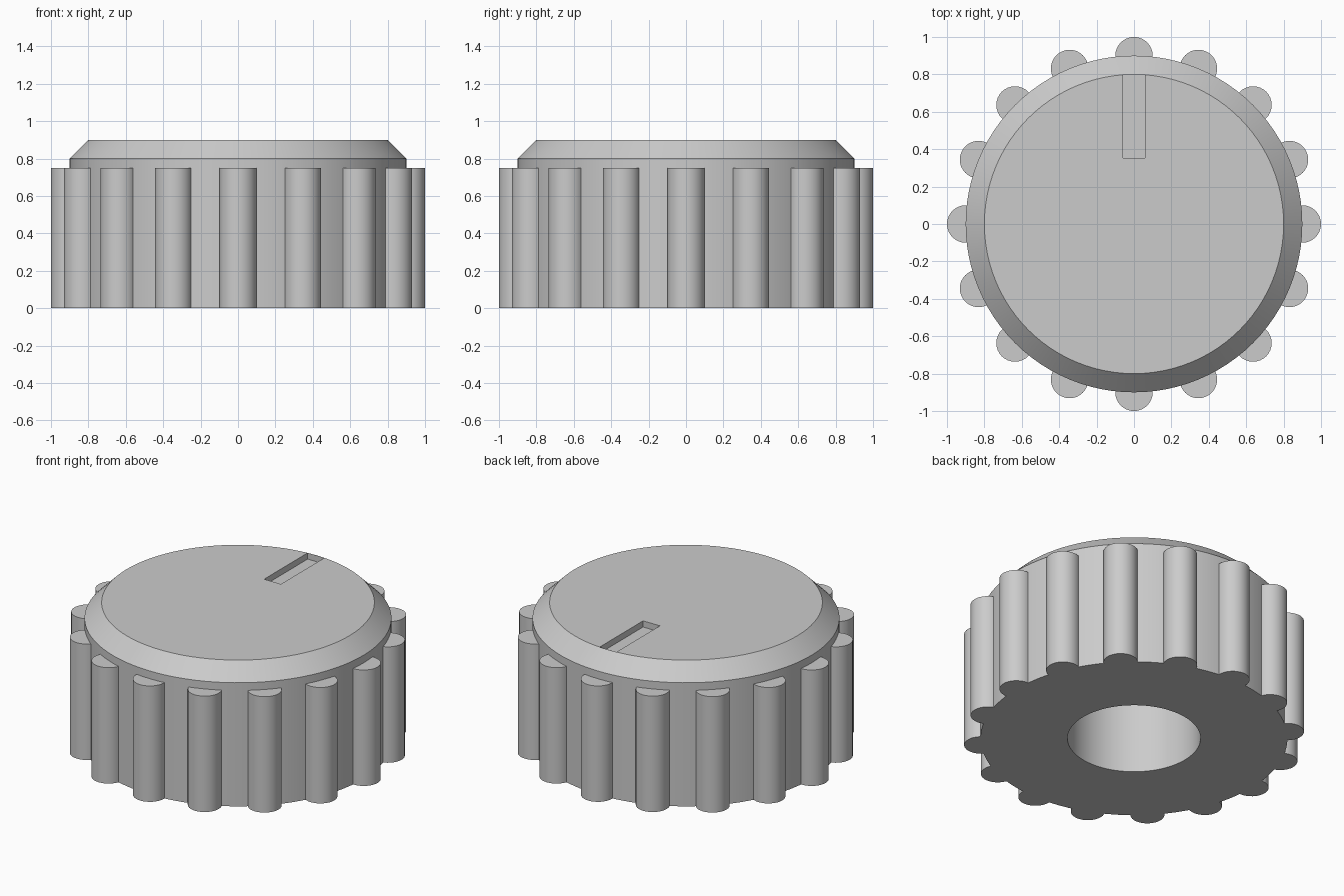
import bpy, bmesh, math

if "Cube" in bpy.data.objects:
    bpy.data.objects.remove(bpy.data.objects["Cube"])

RIBS = 16
grey = bpy.data.materials.new("light grey")
grey.diffuse_color = (0.6, 0.6, 0.6, 1)
grey.use_nodes = True
grey.node_tree.nodes["Principled BSDF"].inputs["Base Color"].default_value = grey.diffuse_color


def make_object(name, bm):
    bmesh.ops.recalc_face_normals(bm, faces=bm.faces)
    mesh = bpy.data.meshes.new(name)
    bm.to_mesh(mesh)
    bm.free()
    mesh.materials.append(grey)
    obj = bpy.data.objects.new(name, mesh)
    bpy.context.collection.objects.link(obj)
    return obj


def lathe(name, profile, segments):
    """Revolve a closed (radius, z) profile; ends on the axis become caps."""
    bm = bmesh.new()
    rings = []
    for r, z in profile:
        rings.append([bm.verts.new((r * math.cos(math.tau * i / segments),
                                    r * math.sin(math.tau * i / segments), z))
                      for i in range(segments)])
    for a, b in zip(rings, rings[1:]):
        for i in range(segments):
            j = (i + 1) % segments
            bm.faces.new((a[i], a[j], b[j], b[i]))
    bm.faces.new(rings[0])
    bm.faces.new(rings[-1])
    return make_object(name, bm)


def boolean(target, tool, operation):
    mod = target.modifiers.new(operation, 'BOOLEAN')
    mod.object = tool
    mod.operation = operation
    mod.solver = 'EXACT'
    bpy.context.view_layer.objects.active = target
    bpy.ops.object.modifier_apply(modifier=mod.name)
    bpy.data.objects.remove(tool)


# Knob body: shaft bore ceiling, bore wall, underside, side, chamfer, top
knob = lathe("knob_body", [(0.39, 0.6), (0.39, 0), (0.9, 0), (0.9, 0.8), (0.8, 0.9)], 96)

# Grip ribs around the side
bm = bmesh.new()
for k in range(RIBS):
    a = math.tau * k / RIBS
    rib = bmesh.ops.create_cone(bm, cap_ends=True, segments=32,
                                radius1=0.1, radius2=0.1, depth=0.75)
    bmesh.ops.translate(bm, verts=rib["verts"],
                        vec=(0.9 * math.cos(a), 0.9 * math.sin(a), 0.375))
ribs = make_object("grip_ribs", bm)
boolean(knob, ribs, 'UNION')

# Pointer slot sunk into the top, running out to the rim
bm = bmesh.new()
box = bmesh.ops.create_cube(bm, size=1)
bmesh.ops.scale(bm, verts=box["verts"], vec=(0.12, 0.445, 0.14))
bmesh.ops.translate(bm, verts=box["verts"], vec=(0, 0.5755, 0.93))
slot = make_object("slot_cutter", bm)
slot.hide_render = True
boolean(knob, slot, 'DIFFERENCE')

# Smooth curved walls, sharp rims
bpy.ops.object.select_all(action='DESELECT')
knob.select_set(True)
bpy.context.view_layer.objects.active = knob
bpy.ops.object.shade_smooth_by_angle(angle=math.radians(30))
